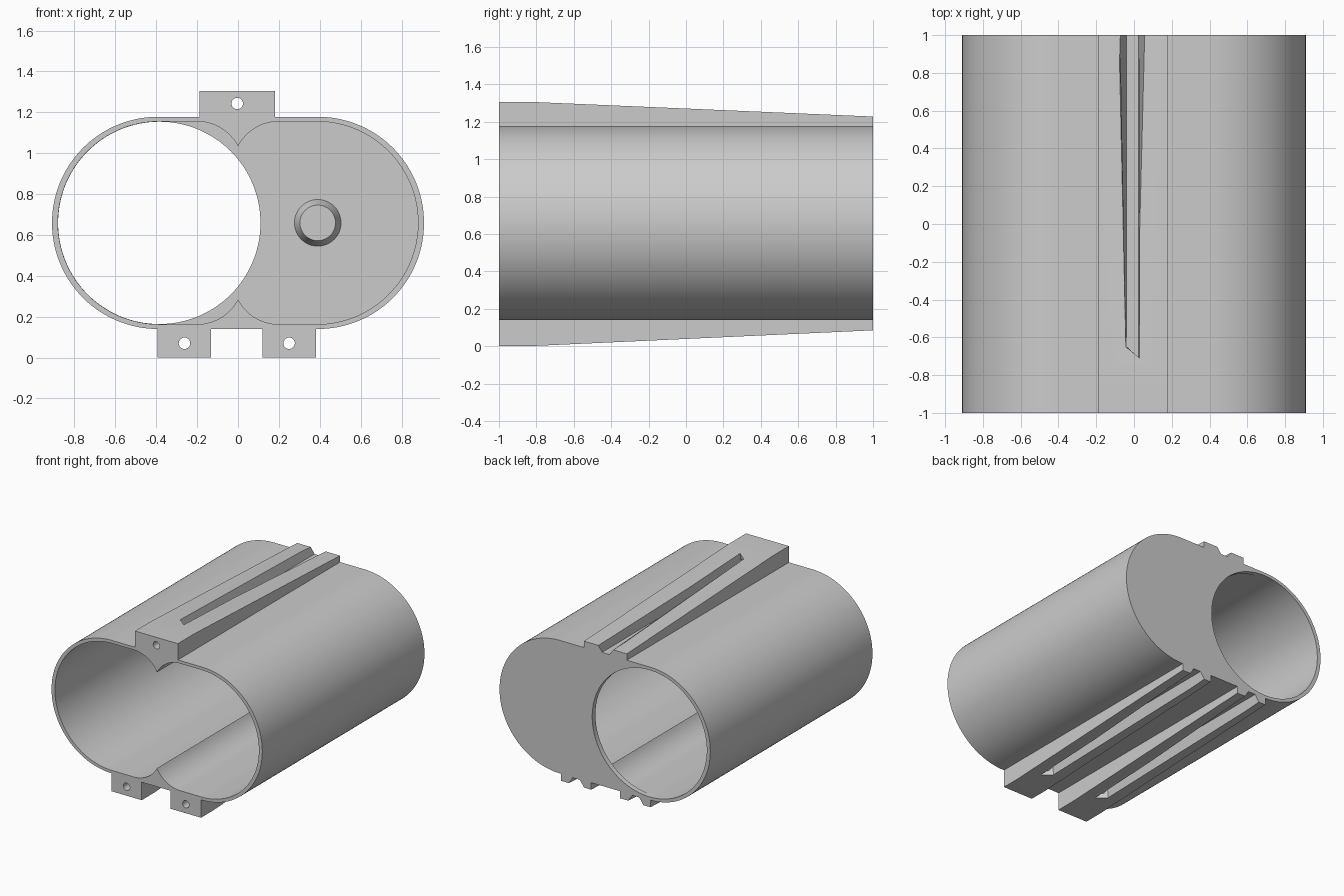
import bpy, bmesh, math

if "Cube" in bpy.data.objects:
    bpy.data.objects.remove(bpy.data.objects["Cube"], do_unlink=True)

grey = bpy.data.materials.new("plain grey")
grey.use_nodes = True
grey.diffuse_color = (0.6, 0.6, 0.6, 1)
grey.node_tree.nodes["Principled BSDF"].inputs["Base Color"].default_value = (0.6, 0.6, 0.6, 1)

MID = 0.659          # height of the tube axes
FLAT = 0.391         # outer arc centre offset
BORE_X = 0.385       # inner arc centre offset
BORE_R = 0.496


def arc(cx, cz, r, start, end, n):
    """Points (x, z) along an arc, angles in degrees."""
    angles = [math.radians(start + (end - start) * i / n) for i in range(n + 1)]
    return [(cx + r * math.cos(a), cz + r * math.sin(a)) for a in angles]


def circle(cx, cz, r, n=96):
    return arc(cx, cz, r, 0, 360, n)[:-1]


def loft(name, ring_a, ring_b):
    """Closed solid between two rings of 3D points."""
    bm = bmesh.new()
    a = [bm.verts.new(p) for p in ring_a]
    b = [bm.verts.new(p) for p in ring_b]
    bm.faces.new(a)
    bm.faces.new(b[::-1])
    for i in range(len(a)):
        j = (i + 1) % len(a)
        bm.faces.new((a[j], a[i], b[i], b[j]))
    bmesh.ops.recalc_face_normals(bm, faces=bm.faces)
    mesh = bpy.data.meshes.new(name)
    bm.to_mesh(mesh)
    bm.free()
    mesh.materials.append(grey)
    obj = bpy.data.objects.new(name, mesh)
    bpy.context.collection.objects.link(obj)
    return obj


def along_y(name, outline, y0, y1):
    return loft(name, [(x, y0, z) for x, z in outline], [(x, y1, z) for x, z in outline])


def cut(obj, cutter):
    """Subtract the cutter and discard it."""
    bpy.context.view_layer.objects.active = obj
    mod = obj.modifiers.new("cut", "BOOLEAN")
    mod.operation = "DIFFERENCE"
    mod.solver = "EXACT"
    mod.object = cutter
    bpy.ops.object.modifier_apply(modifier=mod.name)
    bpy.data.objects.remove(cutter, do_unlink=True)


def smooth(obj):
    bpy.ops.object.select_all(action="DESELECT")
    obj.select_set(True)
    bpy.context.view_layer.objects.active = obj
    bpy.ops.object.shade_smooth_by_angle(angle=math.radians(25))


# Outer housing with rounded sides
outline = arc(FLAT, MID, 0.519, 90, -90, 64) + arc(-FLAT, MID, 0.519, 270, 90, 64)
housing = along_y("housing", outline, -1, 1)

# Double cavity with a cusp between its lobes, closed at the back
fillet_r, fillet_x = 0.225, 0.2
cusp = math.degrees(math.acos(-fillet_x / fillet_r))
drop = BORE_R - fillet_r
lobe = (arc(fillet_x, MID + drop, fillet_r, cusp, 90, 16)
        + arc(BORE_X, MID, BORE_R, 90, -90, 64)
        + arc(fillet_x, MID - drop, fillet_r, -90, -cusp, 16))
mirrored = [(-x, z) for x, z in reversed(lobe)]
cut(housing, along_y("cavity", lobe + mirrored[1:-1], -1.1, 0.96))

# Round opening through the back wall
cut(housing, along_y("bore", circle(-BORE_X, MID, BORE_R - 0.001, 128), 0.93, 1.1))
smooth(housing)

# Boss on the inside of the back wall
boss = loft("boss",
            [(x, 0.97, z) for x, z in circle(0.39, MID, 0.118, 48)],
            [(x, 0.89, z) for x, z in circle(0.39, MID, 0.087, 48)])
smooth(boss)


def rail(name, x, half, base, side, front, back, bend, hole):
    """Tapered rail with a drilled front and a flared groove; side is up or down."""
    profile = [(-1, -0.012), (-1, front), (bend, front), (1, back), (1, -0.012)]
    ends = [[(x + s * half, y, base + side * h) for y, h in profile] for s in (-1, 1)]
    obj = loft(name, *ends)

    # Groove: constant floor, walls flaring towards the back
    def section(y_left, y_right, flare, top):
        shape = ((-0.032, 0.004, y_left), (0.032, 0.004, y_right),
                 (0.032 + flare, top, y_right), (-0.032 - flare, top, y_left))
        return [(x - 0.003 + dx, y, base + side * h) for dx, h, y in shape]

    cut(obj, loft("groove", section(-0.65, -0.71, 0.005, front + 0.02),
                  section(1.03, 1.03, 0.042, back + 0.012)))
    cut(obj, along_y("hole", circle(x, base + side * hole, 0.028, 32), -1.1, -0.6))
    smooth(obj)


rail("top_rail", -0.004, 0.185, 1.178, 1, 0.127, 0.05, -0.8, 0.065)
rail("bottom_rail_right", -0.262, 0.131, 0.14, -1, 0.14, 0.055, -0.85, 0.07)
rail("bottom_rail_left", 0.25, 0.131, 0.14, -1, 0.14, 0.055, -0.85, 0.07)
